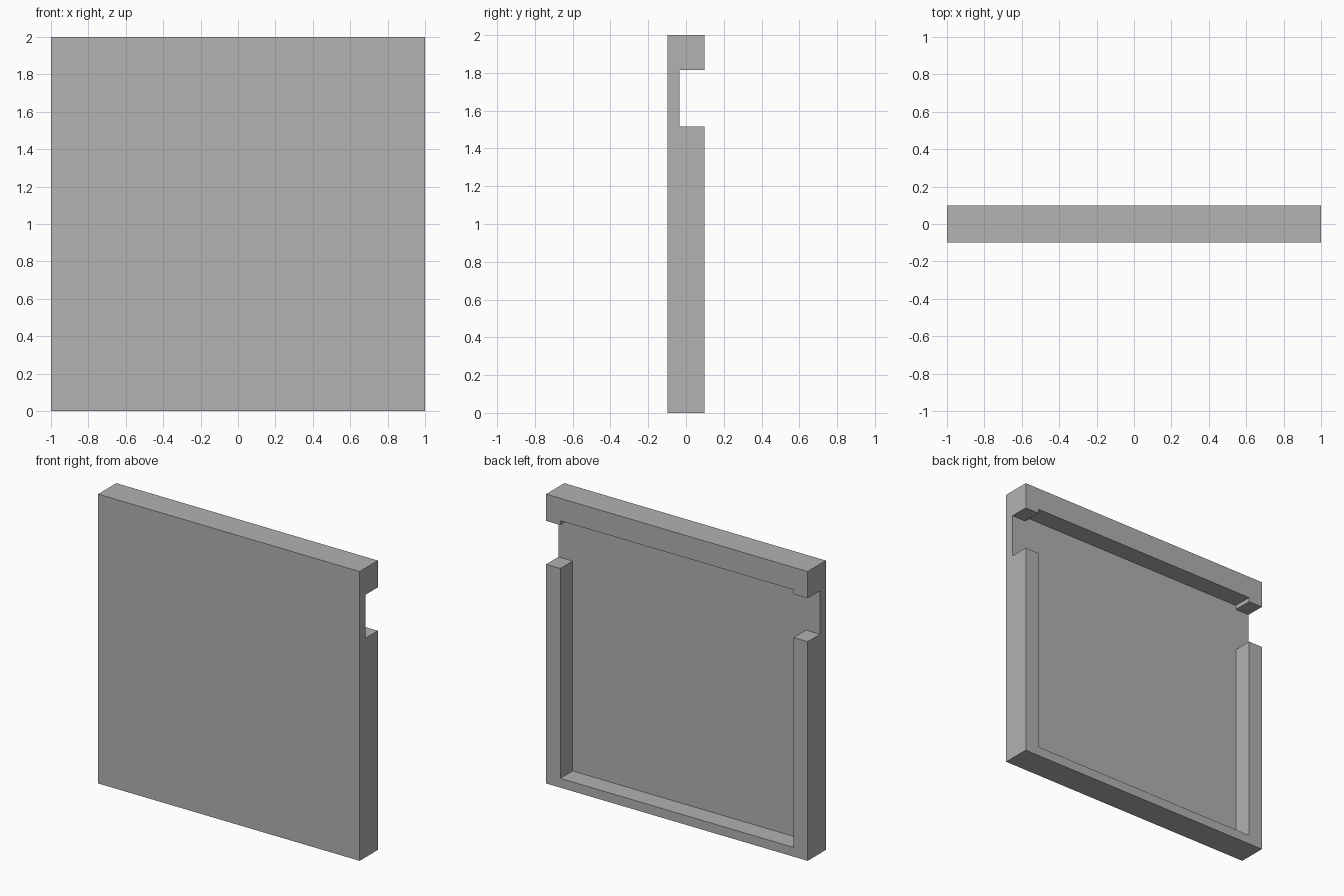
import bpy
import bmesh

HALF_WIDTH, HEIGHT, HALF_DEPTH = 1.0, 2.0, 0.099
FLOOR_Y = -0.035                                # recess floor
INNER_X, INNER_BOTTOM, INNER_TOP = 0.892, 0.064, 1.845
SLOT_BOTTOM, SLOT_TOP, SLOT_X = 1.515, 1.815, 1.2

cube = bpy.data.objects.get("Cube")
if cube:
    bpy.data.objects.remove(cube, do_unlink=True)

grey = bpy.data.materials.new("plain grey")
grey.use_nodes = True
color = (0.445, 0.445, 0.445, 1)
grey.diffuse_color = color
grey.node_tree.nodes["Principled BSDF"].inputs["Base Color"].default_value = color


def prism(name, outline, y0, y1):
    """Extrude an (x, z) outline from y0 to y1."""
    bm = bmesh.new()
    face = bm.faces.new([bm.verts.new((x, y0, z)) for x, z in outline])
    extruded = bmesh.ops.extrude_face_region(bm, geom=[face])["geom"]
    verts = [v for v in extruded if isinstance(v, bmesh.types.BMVert)]
    bmesh.ops.translate(bm, verts=verts, vec=(0, y1 - y0, 0))
    bmesh.ops.recalc_face_normals(bm, faces=bm.faces)
    mesh = bpy.data.meshes.new(name)
    bm.to_mesh(mesh)
    bm.free()
    mesh.materials.append(grey)
    obj = bpy.data.objects.new(name, mesh)
    bpy.context.scene.collection.objects.link(obj)
    return obj


# Square panel
panel = prism("panel", [(-HALF_WIDTH, 0), (HALF_WIDTH, 0),
                        (HALF_WIDTH, HEIGHT), (-HALF_WIDTH, HEIGHT)],
              -HALF_DEPTH, HALF_DEPTH)

# Back recess crossed by a slot that opens through both side rails
half = [(INNER_X, INNER_BOTTOM), (INNER_X, SLOT_BOTTOM), (SLOT_X, SLOT_BOTTOM),
        (SLOT_X, SLOT_TOP), (INNER_X, SLOT_TOP), (INNER_X, INNER_TOP)]
outline = half + [(-x, z) for x, z in reversed(half)]
cutter = prism("recess_cutter", outline, FLOOR_Y, HALF_DEPTH * 2)
cutter.hide_render = True

cut = panel.modifiers.new("recess", 'BOOLEAN')
cut.operation = 'DIFFERENCE'
cut.solver = 'EXACT'
cut.object = cutter
bpy.context.view_layer.objects.active = panel
bpy.ops.object.modifier_apply(modifier=cut.name)
bpy.data.objects.remove(cutter, do_unlink=True)
